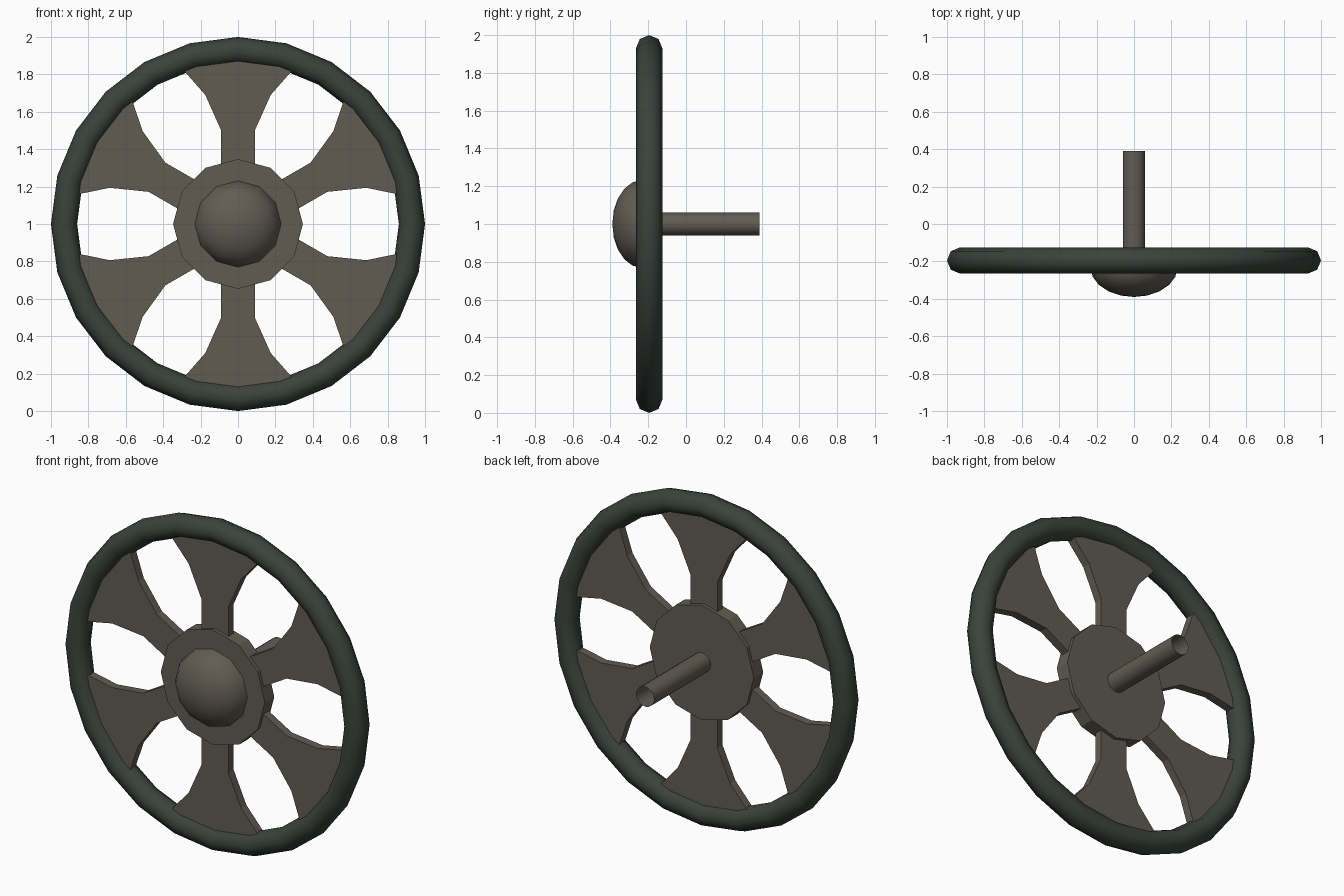
import bpy, bmesh, math
from mathutils import Matrix, Vector

if "Cube" in bpy.data.objects:
    bpy.data.objects.remove(bpy.data.objects["Cube"])

CENTRE_Z = 1.0
RIM_Y = -0.195


def material(name, rgb):
    m = bpy.data.materials.new(name)
    m.diffuse_color = (*rgb, 1)
    m.use_nodes = True
    m.node_tree.nodes["Principled BSDF"].inputs["Base Color"].default_value = m.diffuse_color
    return m


METAL = material("dull_metal", (0.120, 0.108, 0.086))
RIM = material("dark_green_rim", (0.043, 0.056, 0.045))


def finish(name, bm, mat, smooth=None):
    bmesh.ops.recalc_face_normals(bm, faces=bm.faces)
    me = bpy.data.meshes.new(name)
    bm.to_mesh(me)
    bm.free()
    ob = bpy.data.objects.new(name, me)
    bpy.context.collection.objects.link(ob)
    me.materials.append(mat)
    if smooth:
        bpy.ops.object.select_all(action='DESELECT')
        ob.select_set(True)
        bpy.context.view_layer.objects.active = ob
        bpy.ops.object.shade_smooth_by_angle(angle=math.radians(smooth))
    return ob


def lathe(name, profile, sides, mat, smooth=None, closed=False):
    """Spin (radius, y) points around the wheel axle."""
    bm = bmesh.new()
    rings = []
    for r, y in profile:
        if r == 0:
            rings.append([bm.verts.new((0, y, CENTRE_Z))] * sides)
        else:
            rings.append([bm.verts.new((r * math.sin(a), y, CENTRE_Z + r * math.cos(a)))
                          for a in (2 * math.pi * i / sides for i in range(sides))])
    pairs = list(zip(rings, rings[1:]))
    if closed:
        pairs.append((rings[-1], rings[0]))
    for a, b in pairs:
        for i in range(sides):
            j = (i + 1) % sides
            bm.faces.new(list(dict.fromkeys((a[i], a[j], b[j], b[i]))))
    return finish(name, bm, mat, smooth)


# Rim: 24-sided ring with an octagonal section
section = [(0.93 + 0.07 * math.cos(k * math.pi / 4),
            RIM_Y + 0.07 * math.sin(k * math.pi / 4)) for k in range(8)]
lathe("rim", section, 24, RIM, smooth=60, closed=True)

# Hub disc
lathe("hub", [(0, -0.24), (0.347, -0.24), (0.347, -0.15), (0, -0.15)], 12, METAL)

# Flattened dome on the front of the hub
dome = [(0.232 * math.sin(k * math.pi / 10), -0.235 - 0.155 * math.cos(k * math.pi / 10))
        for k in range(6)]
lathe("hub_dome", dome, 12, METAL, smooth=60)

# Open tube shaft behind the hub
lathe("shaft", [(0.06, -0.16), (0.06, 0.39)], 16, METAL, smooth=40)

# Six flared spokes: half outline (half width, distance from the axle)
half = [(0.09, 0.25), (0.09, 0.50), (0.175, 0.69), (0.285, 0.815), (0.31, 0.86)]
outline = half + [(0, 0.91)] + [(-x, z) for x, z in reversed(half)]
for i in range(6):
    bm = bmesh.new()
    turn = Matrix.Rotation(i * math.pi / 3, 3, 'Y')
    face = bm.faces.new([bm.verts.new(turn @ Vector((x, 0, z)) + Vector((0, RIM_Y - 0.025, CENTRE_Z)))
                         for x, z in outline])
    out = bmesh.ops.extrude_face_region(bm, geom=[face], use_keep_orig=True)
    bmesh.ops.translate(bm, vec=(0, 0.05, 0),
                        verts=[v for v in out["geom"] if isinstance(v, bmesh.types.BMVert)])
    finish(f"spoke_{i + 1}", bm, METAL)
